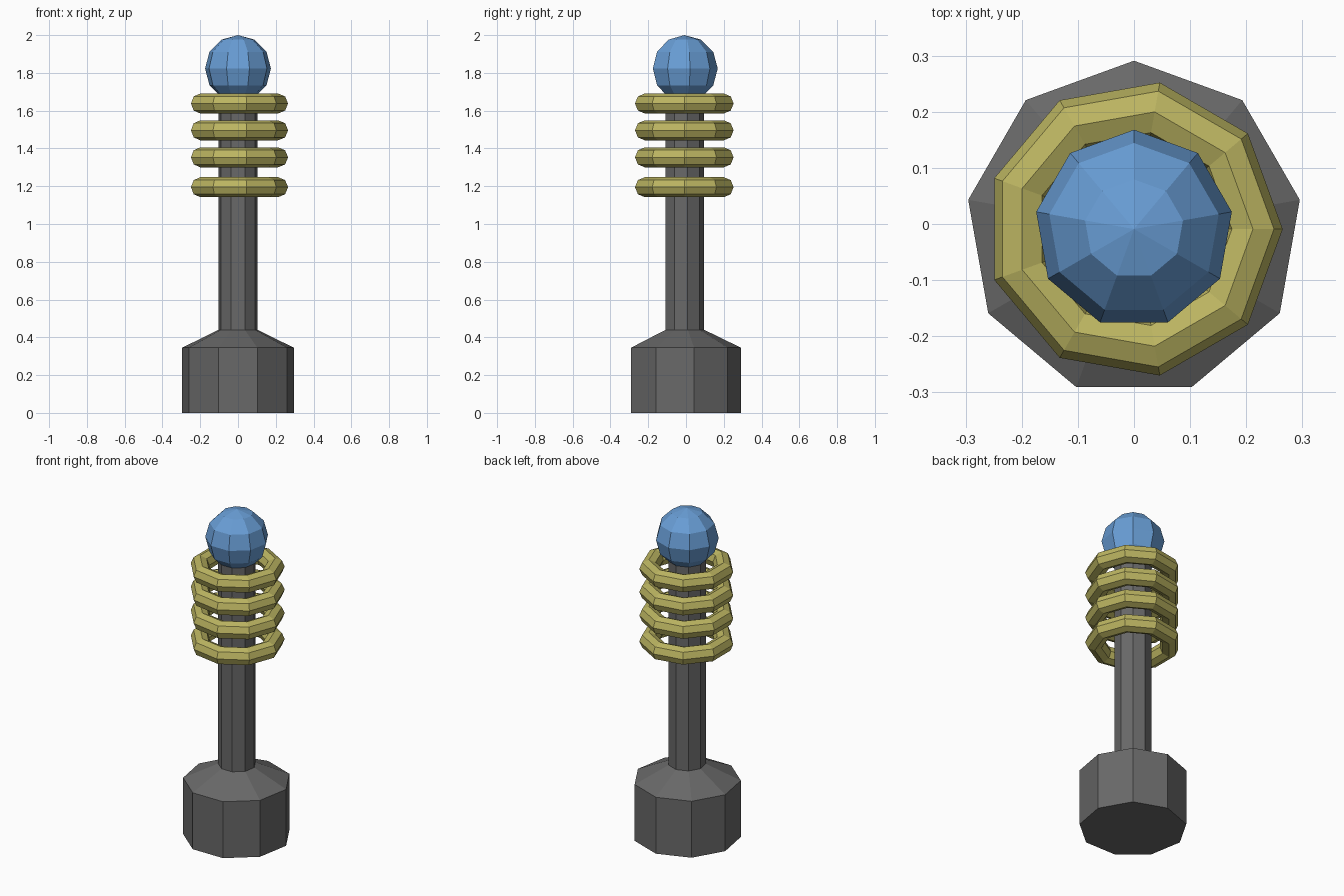
import bpy, bmesh
from math import sin, cos, pi, radians

if "Cube" in bpy.data.objects:
    bpy.data.objects.remove(bpy.data.objects["Cube"])

SIDES = 9
CENTRE_Y = -0.009  # odd-sided base is centred by its bounds


def material(name, rgb):
    mat = bpy.data.materials.new(name)
    mat.diffuse_color = (*rgb, 1)
    mat.use_nodes = True
    mat.node_tree.nodes["Principled BSDF"].inputs["Base Color"].default_value = mat.diffuse_color
    return mat


def lathe(name, profile, z, start, mat, closed=False):
    """Spin a (radius, height) profile around z; radius 0 becomes a pole."""
    bm = bmesh.new()
    rings = []
    for r, h in profile:
        if r < 1e-6:
            rings.append([bm.verts.new((0, 0, h))] * SIDES)
        else:
            angles = [radians(start) + 2 * pi * i / SIDES for i in range(SIDES)]
            rings.append([bm.verts.new((r * cos(a), r * sin(a), h)) for a in angles])
    pairs = list(zip(rings, rings[1:]))
    if closed:
        pairs.append((rings[-1], rings[0]))
    for low, high in pairs:
        for i in range(SIDES):
            j = (i + 1) % SIDES
            corners = dict.fromkeys([low[i], low[j], high[j], high[i]])
            bm.faces.new(list(corners))
    if not closed:
        for ring in (rings[0], rings[-1]):
            if ring[0] is not ring[1]:
                bm.faces.new(ring)
    bmesh.ops.recalc_face_normals(bm, faces=bm.faces)
    mesh = bpy.data.meshes.new(name)
    bm.to_mesh(mesh)
    bm.free()
    mesh.materials.append(mat)
    obj = bpy.data.objects.new(name, mesh)
    obj.location = (0, CENTRE_Y, z)
    bpy.context.collection.objects.link(obj)
    return obj


grey = material("dark_grey", (0.14, 0.14, 0.14))
yellow = material("yellow", (0.50, 0.46, 0.12))
blue = material("blue", (0.14, 0.34, 0.67))

# Heavy base tapering into the pole
lathe("base_and_pole",
      [(0.30, 0), (0.30, 0.345), (0.105, 0.44), (0.105, 1.70)], 0, 90, grey)

# Ball on top
R = 0.177
ball = [(R * sin(pi * k / 6), -R * cos(pi * k / 6)) for k in range(7)]
lathe("top_ball", ball, 2 - R, 90, blue)

# Floating rings around the pole
tube = [(0.212 + 0.053 * cos(pi * k / 4), 0.053 * sin(pi * k / 4)) for k in range(8)]
for n, z in enumerate((1.195, 1.353, 1.496, 1.638), 1):
    lathe(f"ring_{n}", tube, z, 0, yellow, closed=True)
